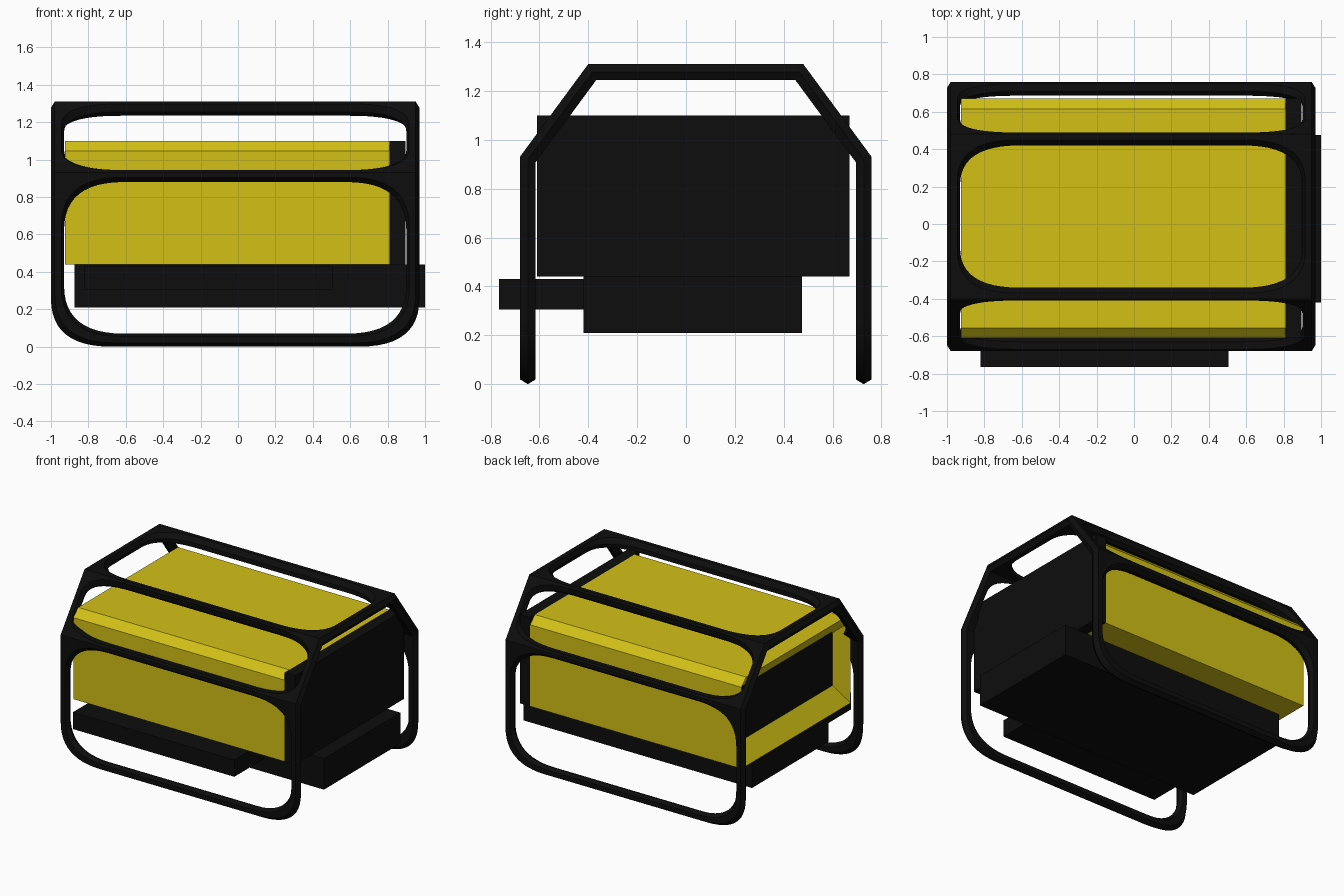
import bpy, bmesh
from mathutils import Vector

if "Cube" in bpy.data.objects:
    bpy.data.objects.remove(bpy.data.objects["Cube"])


def material(name, col):
    m = bpy.data.materials.new(name)
    m.diffuse_color = (*col, 1)
    m.use_nodes = True
    m.node_tree.nodes["Principled BSDF"].inputs["Base Color"].default_value = m.diffuse_color
    return m


YELLOW = material("yellow_paint", (0.65, 0.53, 0.008))
BLACK = material("black_metal", (0.004, 0.004, 0.004))


def finish(bm, name, mats):
    bmesh.ops.recalc_face_normals(bm, faces=bm.faces)
    me = bpy.data.meshes.new(name)
    bm.to_mesh(me)
    bm.free()
    ob = bpy.data.objects.new(name, me)
    bpy.context.collection.objects.link(ob)
    for m in mats:
        me.materials.append(m)
    return ob


def box(name, lo, hi, mat):
    bm = bmesh.new()
    bmesh.ops.create_cube(bm, size=1)
    for v in bm.verts:
        v.co = [lo[i] + (v.co[i] + 0.5) * (hi[i] - lo[i]) for i in range(3)]
    return finish(bm, name, [mat])


# Solid blocks: end plate, lower base and front control box
box("end_plate", (0.81, -0.61, 0.44), (0.895, 0.67, 1.10), BLACK)
box("base_block", (-0.875, -0.42, 0.21), (1.0, 0.475, 0.44), BLACK)
box("front_box", (-0.82, -0.765, 0.305), (0.505, -0.40, 0.43), BLACK)


# Yellow housing: chamfered profile with a tapered dark recess on the left end
def housing_loop(bm, x, y0, y1, z0, z1, c):
    pts = [(y0, z0), (y1, z0), (y1, z1 - c), (y1 - c, z1), (y0 + c, z1), (y0, z1 - c)]
    return [bm.verts.new((x, y, z)) for y, z in pts]


bm = bmesh.new()
right = housing_loop(bm, 0.81, -0.61, 0.67, 0.44, 1.10, 0.055)
left = housing_loop(bm, -0.925, -0.61, 0.67, 0.44, 1.10, 0.055)
inner = housing_loop(bm, -0.825, -0.54, 0.60, 0.57, 0.97, 0.01)
for a, b in ((right, left), (left, inner)):
    for i in range(6):
        j = (i + 1) % 6
        bm.faces.new((a[i], a[j], b[j], b[i]))
bm.faces.new(right)
bm.faces.new(inner).material_index = 1
finish(bm, "housing", [YELLOW, BLACK])

# Roll cage: folded sheet of five panels, each with a rounded opening
X0, X1, THICK, CH, N = -1.0, 0.97, 0.065, 0.02, 12
outer = [Vector(p) for p in ((-0.68, 0), (-0.68, 0.93), (-0.40, 1.31),
                             (0.48, 1.31), (0.76, 0.93), (0.76, 0))]
norms = []
for a, b in zip(outer, outer[1:]):
    d = (b - a).normalized()
    norms.append(Vector((d.y, -d.x)))
inside = []
for i, p in enumerate(outer):
    n1, n2 = norms[max(i - 1, 0)], norms[min(i, 4)]
    inside.append(p + (n1 + n2) * THICK / (1 + n1.dot(n2)))


def loop(x0, x1, t0, t1, rx, rt, rounded):
    corners = [((x0, t0 + rt), (x0, t0), (x0 + rx, t0)),
               ((x1 - rx, t0), (x1, t0), (x1, t0 + rt)),
               ((x1, t1 - rt), (x1, t1), (x1 - rx, t1)),
               ((x0 + rx, t1), (x0, t1), (x0, t1 - rt))]
    pts = []
    for (a, c, b), rnd in zip(corners, rounded):
        a, c, b = Vector(a), Vector(c), Vector(b)
        for k in range(N + 1):
            s = k / N
            if rnd:
                p = a * (1 - s) ** 2 + c * 2 * s * (1 - s) + b * s * s
            else:
                p = a.lerp(c, 2 * s) if s <= 0.5 else c.lerp(b, 2 * s - 1)
            pts.append(p)
    return pts


# start margin, end margin, corner length, free start, free end
PANELS = [(0.07, 0.04, 0.26, 1, 0), (0.032, 0.03, 0.14, 0, 0), (0.045, 0.045, 0.22, 0, 0),
          (0.03, 0.032, 0.14, 0, 0), (0.04, 0.07, 0.26, 0, 1)]
bm = bmesh.new()
for i, (m0, m1, rt, f0, f1) in enumerate(PANELS):
    length = (outer[i + 1] - outer[i]).length
    hole = lambda g: loop(X0 + 0.07 - g, X1 - 0.07 + g, m0 - g, length - m1 + g,
                          0.32, rt, (1, 1, 1, 1))
    rim = lambda g: loop(X0 + g, X1 - g, g * f0, length - g * f1,
                         0.32, rt, (f0, f0, f1, f1))
    rings = [(hole(0), 0.5), (hole(0.015), 0), (rim(CH), 0),
             (rim(0), 0.5), (rim(CH), 1), (hole(0.015), 1)]
    verts = []
    for pts, depth in rings:
        row = []
        for x, t in pts:
            s = t / length
            q = outer[i].lerp(outer[i + 1], s).lerp(inside[i].lerp(inside[i + 1], s), depth)
            row.append(bm.verts.new((x, q.x, q.y)))
        verts.append(row)
    count = len(rings[0][0])
    for r in range(6):
        a, b = verts[r], verts[(r + 1) % 6]
        for k in range(count):
            j = (k + 1) % count
            # leave out hidden walls where two panels join
            if r in (2, 3):
                ta, tb = rings[3][0][k].y, rings[3][0][j].y
                if not f0 and max(ta, tb) < 1e-5:
                    continue
                if not f1 and min(ta, tb) > length - 1e-5:
                    continue
            bm.faces.new((a[k], a[j], b[j], b[k]))
bmesh.ops.remove_doubles(bm, verts=bm.verts, dist=0.0005)
cage = finish(bm, "roll_cage", [BLACK])
bpy.context.view_layer.objects.active = cage
cage.select_set(True)
bpy.ops.object.shade_smooth_by_angle(angle=0.6)
